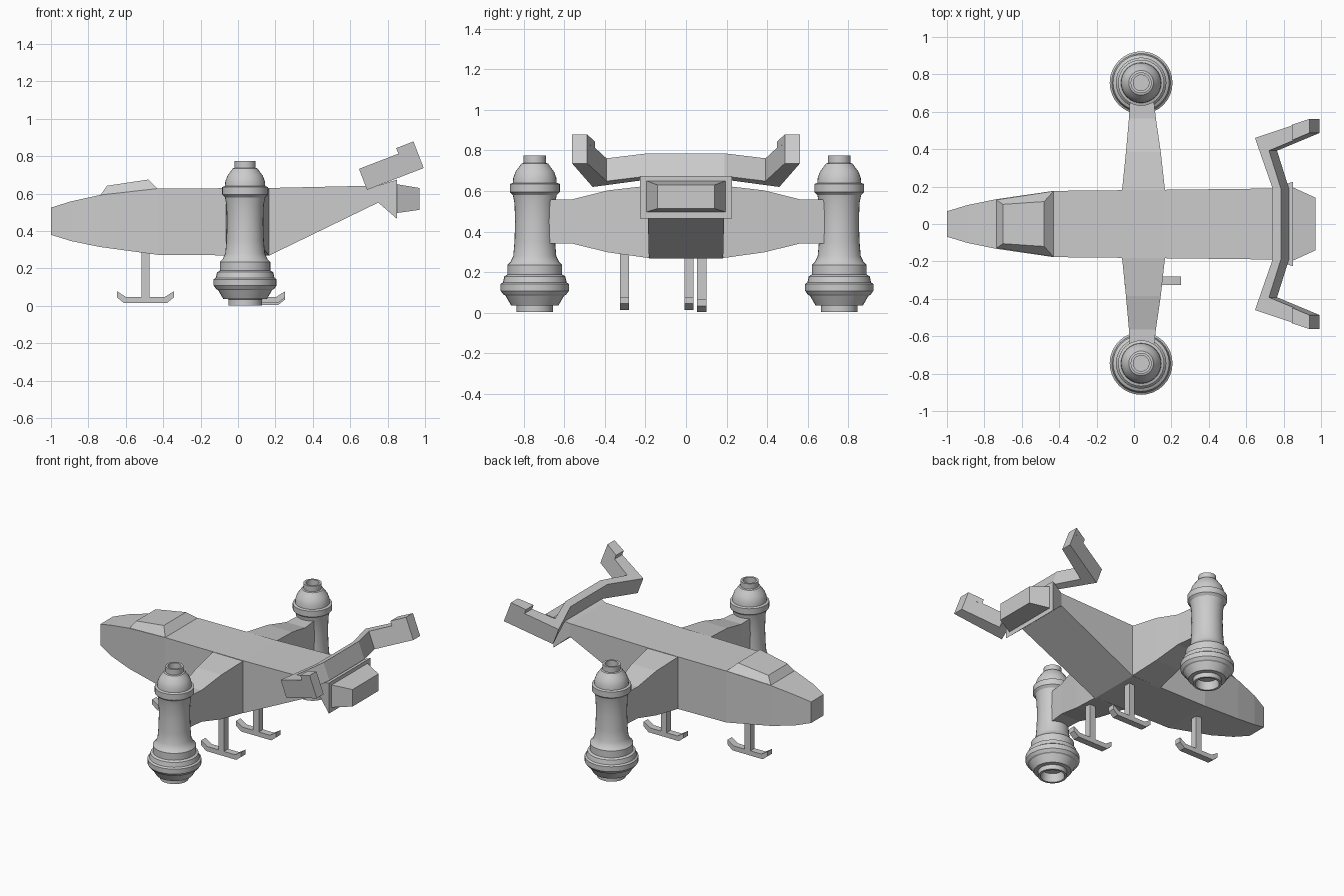
import bpy, bmesh, math
from mathutils import Vector

if "Cube" in bpy.data.objects:
    bpy.data.objects.remove(bpy.data.objects["Cube"])


def finish(name, bm, smooth=False):
    bmesh.ops.remove_doubles(bm, verts=bm.verts, dist=1e-5)
    bmesh.ops.recalc_face_normals(bm, faces=bm.faces)
    me = bpy.data.meshes.new(name)
    bm.to_mesh(me)
    bm.free()
    ob = bpy.data.objects.new(name, me)
    bpy.context.collection.objects.link(ob)
    if smooth:
        bpy.context.view_layer.objects.active = ob
        ob.select_set(True)
        bpy.ops.object.shade_smooth_by_angle(angle=math.radians(25))
        ob.select_set(False)
    return ob


def loft(name, rings):
    """Skin a list of equal-length point loops and cap both ends."""
    bm = bmesh.new()
    loops = [[bm.verts.new(p) for p in r] for r in rings]
    n = len(loops[0])
    for a, b in zip(loops, loops[1:]):
        for i in range(n):
            bm.faces.new((a[i], a[(i + 1) % n], b[(i + 1) % n], b[i]))
    bm.faces.new(loops[0])
    bm.faces.new(loops[-1])
    return finish(name, bm)


def x_ring(x, w, z0, z1):
    return [(x, -w, z0), (x, w, z0), (x, w, z1), (x, -w, z1)]


def y_ring(y, x0, x1, z0, z1):
    return [(x0, y, z0), (x1, y, z0), (x1, y, z1), (x0, y, z1)]


# Fuselage with flared tail collar
loft("fuselage", [x_ring(*s) for s in (
    (-1.0, .068, .38, .525), (-.895, .10, .347, .558), (-.74, .132, .315, .592),
    (-.43, .177, .273, .627), (.165, .183, .268, .63), (.75, .19, .552, .643),
    (.85, .226, .465, .675))])

# Tail exhaust block
loft("tail_exhaust", [x_ring(.84, .20, .495, .652), x_ring(.97, .141, .513, .63)])

# Cockpit canopy
loft("canopy", [
    [(-.737, -.13, .59), (-.43, -.176, .626), (-.43, .176, .626), (-.737, .13, .59)],
    [(-.70, -.105, .642), (-.48, -.12, .675), (-.48, .12, .675), (-.70, .105, .642)]])

# Lathe profile of an engine pod: (radius, height)
POD = [(0, .06), (.068, .06), (.075, .003), (.09, .003), (.09, .035), (.117, .037),
       (.145, .085), (.155, .09), (.168, .108), (.168, .142), (.157, .15), (.15, .18),
       (.135, .188), (.135, .235), (.12, .25), (.106, .28), (.1, .35), (.097, .45),
       (.1, .54), (.108, .58), (.123, .595), (.123, .635), (.108, .64), (.106, .665),
       (.095, .695), (.08, .715), (.066, .735), (.056, .738), (.056, .775),
       (.042, .775), (.042, .72), (0, .72)]

for side, label in ((-1, "front"), (1, "back")):
    # Wing
    loft(label + "_wing", [y_ring(side * y, *r) for y, *r in (
        (.17, -.065, .167, .268, .628), (.385, -.043, .143, .298, .603),
        (.565, -.027, .117, .342, .558), (.69, -.02, .102, .342, .558))])

    # Engine pod
    bm = bmesh.new()
    c = Vector((.038, side * .75 + .005, 0))
    vs = [bm.verts.new(c + Vector((r, 0, z))) for r, z in POD]
    es = [bm.edges.new(p) for p in zip(vs, vs[1:])]
    bmesh.ops.spin(bm, geom=vs + es, cent=c, axis=(0, 0, 1),
                   angle=math.tau, steps=32, use_merge=True)
    finish(label + "_engine_pod", bm, smooth=True)


# Tail frame, drawn flat in (u, y) and thickened along w on a tilted plane
def tail_pt(u, y, w):
    return (.69 + .935 * u - .36 * w, y, .62 + .36 * u + .935 * w)


half = [(.097, .20), (0, .46), (.324, .562), (.324, .487), (.08, .392), (.148, .19)]
outline = half + [(u, -y) for u, y in reversed(half)]
loft("tail_frame", [[tail_pt(u, y, w) for u, y in outline] for w in (0, .12)])

# Raised blocks at the frame tips
tip = [(.225, .531), (.324, .562), (.324, .487), (.225, .448)]
for s, label in ((-1, "front"), (1, "back")):
    loft(label + "_tail_tip", [[tail_pt(u, s * y, w) for u, y in tip] for w in (.11, .152)])

# Landing skids: leg plus upturned foot in one side profile
for name, x, y, z, top in (("nose_skid", -.495, .015, .015, .29),
                           ("wing_skid", .1, -.303, .015, .30),
                           ("belly_skid", .1, .077, .004, .29)):
    right = [(.022, top - z), (.022, .033), (.105, .033), (.152, .063),
             (.152, .03), (.115, 0)]
    prof = right + [(-px, pz) for px, pz in reversed(right)]
    loft(name, [[(x + px, y + d, z + pz) for px, pz in prof] for d in (-.023, .023)])
